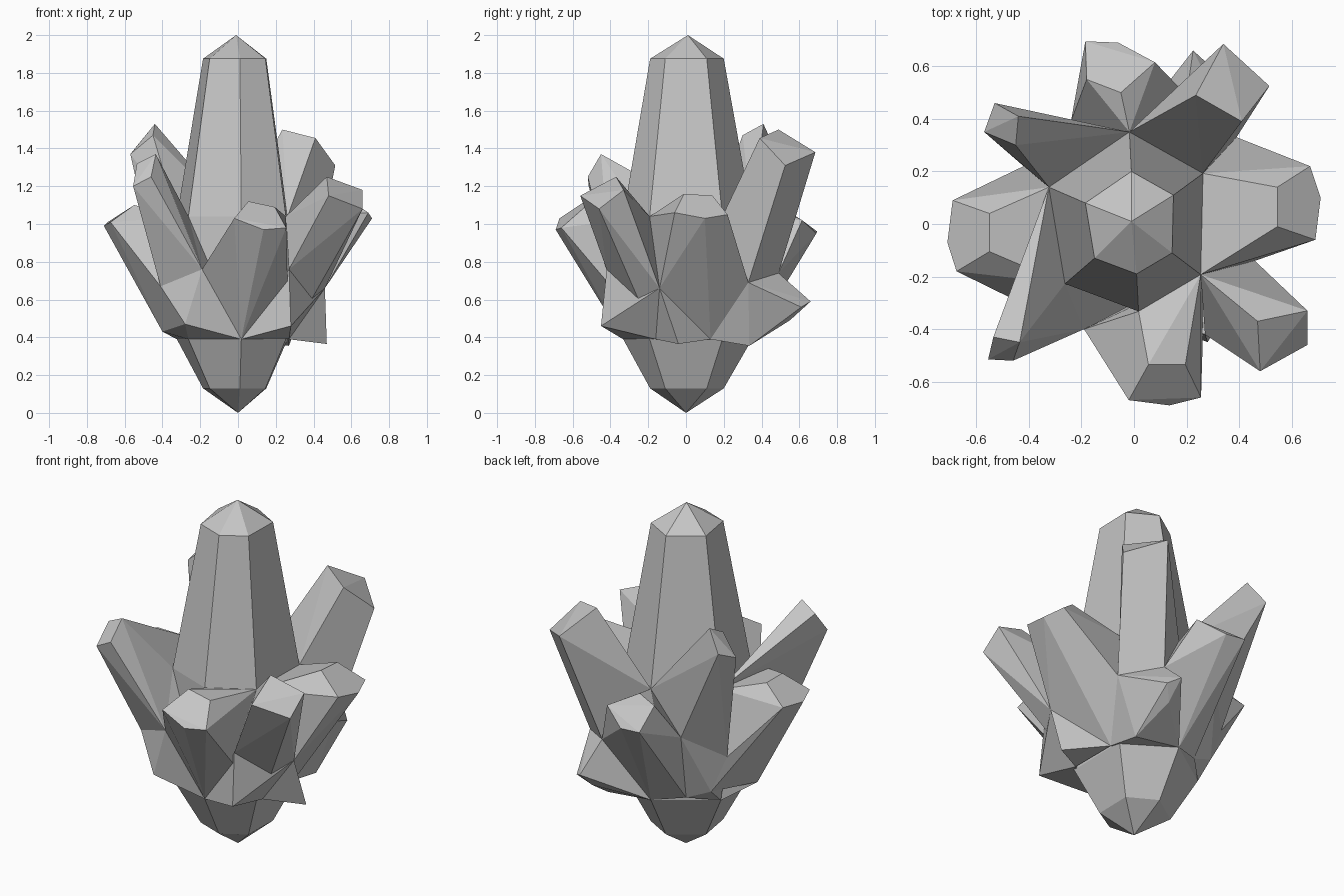
import bpy
import bmesh
from mathutils import Vector

# Remove the default cube only
default_cube = bpy.data.objects.get("Cube")
if default_cube:
    bpy.data.objects.remove(default_cube, do_unlink=True)

# Single flat stone grey
stone = bpy.data.materials.new("crystal grey")
stone.use_nodes = True
grey = (0.56, 0.56, 0.56, 1)
stone.diffuse_color = grey
stone.node_tree.nodes["Principled BSDF"].inputs["Base Color"].default_value = grey


def facet_solid(name, points):
    """Make a faceted convex crystal around points given in hundredths of a unit."""
    bm = bmesh.new()
    for point in points:
        bm.verts.new(Vector(point) / 100)
    hull = bmesh.ops.convex_hull(bm, input=bm.verts)
    leftover = [v for v in hull["geom_interior"] if isinstance(v, bmesh.types.BMVert)]
    bmesh.ops.delete(bm, geom=leftover, context="VERTS")
    bmesh.ops.dissolve_limit(bm, angle_limit=0.07, verts=bm.verts, edges=bm.edges)
    bmesh.ops.recalc_face_normals(bm, faces=bm.faces)
    mesh = bpy.data.meshes.new(name)
    bm.to_mesh(mesh)
    bm.free()
    mesh.materials.append(stone)
    crystal = bpy.data.objects.new(name, mesh)
    bpy.context.collection.objects.link(crystal)


# Uneven hexagon that every level of the central column shares
corner_names = ("back", "right_back", "right_front", "front", "left_front", "left_back")
hexagon = ((-1, 20), (15, 11), (14.5, -11), (1, -19), (-15, -13), (-18.5, 8))


def ring(scale, height):
    return [(x * scale, y * scale, height) for x, y in hexagon]


# Named points where neighbouring crystals meet
joint = {}
for prefix, height in (("upper_", 104), ("lower_", 39)):
    for corner, point in zip(corner_names, ring(1.75, height)):
        joint[prefix + corner] = point
joint.update(
    lower_right_back=(27, 13, 39),
    lower_right_front=(27, -16, 39),
    front_left_notch=(-19, -40, 76),
    front_right_notch=(27, -42, 76),
    left_notch=(-41, -31, 67),
    left_back_notch=(-42, 22, 70),
    back_notch=(-24, 39, 83),
    right_back_notch=(20, 49, 74),
    right_notch=(39, 33, 69),
    right_front_notch=(46, -14, 66),
    left_foot=(-40, -9, 43),
    left_back_foot=(-33, 24, 48),
    back_left_foot=(-19, 27, 42),
    front_left_foot=(-28, -38, 47),
    front_right_foot=(28, -45, 46),
    right_foot=(47, -4, 36.5),
    right_back_foot=(27, 33.5, 35.5),
)


def shard(name, roots, *tip):
    """Span a crystal from named joints in the cluster to its cut tip."""
    facet_solid(name, [joint[root] for root in roots.split()] + list(tip))


# Central column with a pointed cap and a pointed foot
facet_solid("central_column", [(0, 0, 0), (-1, 1, 200)] + ring(1, 13)
            + ring(1.75, 39) + ring(1.75, 104) + ring(1, 187.5))

# Broad shards with five-sided tips
shard("right_shard",
      "upper_right_back upper_right_front right_front_notch lower_right_front "
      "lower_right_back right_notch",
      (54.5, 14, 115), (54.5, -1, 116), (67, 22, 105), (71, 10, 103), (69, -6, 106))
shard("front_shard",
      "upper_right_front upper_front front_left_notch lower_front lower_right_front "
      "front_right_notch",
      (5.5, -53.5, 112), (19.5, -53.5, 109), (25.5, -66, 98), (13.5, -69, 97),
      (-2, -67, 103))
shard("left_shard",
      "upper_left_back upper_left_front left_notch left_foot left_back_foot "
      "left_back_notch",
      (-55, 4, 110), (-55, -10.5, 110), (-69, 9, 101), (-71, -7, 99), (-67.5, -18, 101))
shard("back_shard",
      "upper_back back_notch right_back_notch lower_back back_left_foot",
      (-18, 55, 106), (-5, 50, 108), (8, 61.5, 102), (-6, 69, 95), (-18.5, 69.5, 96))

# Slender shards with four-sided tips
shard("front_left_shard",
      "upper_left_back upper_left_front front_left_notch left_notch",
      (-43.5, -45, 137), (-53.5, -43, 132), (-46, -52, 125), (-55.5, -51.5, 120))
shard("front_right_shard",
      "upper_right_front front_right_notch right_front_notch lower_right_front",
      (47, -37, 125), (66, -33, 118), (66, -46, 108), (48, -56, 115))
shard("back_right_shard",
      "upper_right_back upper_back right_notch right_back_notch",
      (23.5, 49, 150), (41, 39, 145.5), (51.5, 52.5, 131), (34, 68.5, 138))
shard("back_left_shard",
      "upper_left_back upper_back left_back_notch back_notch",
      (-44, 41, 153), (-45, 30, 147), (-57, 35, 137), (-53, 46, 142))

# Short stubs around the foot
shard("front_left_stub",
      "upper_left_front front_left_notch left_notch left_foot front_left_foot "
      "lower_front lower_left_front lower_left_back")
shard("front_right_stub",
      "front_right_notch right_front_notch front_right_foot lower_front lower_right_front")
shard("right_stub",
      "right_front_notch right_foot lower_right_front lower_right_back")
shard("back_right_stub",
      "right_notch right_back_notch right_back_foot lower_back lower_right_back",
      (22.5, 66, 59), (22, 55, 49), (28, 61, 56))
shard("back_left_stub",
      "upper_left_back upper_back left_back_notch back_notch left_back_foot "
      "back_left_foot lower_left_back")
